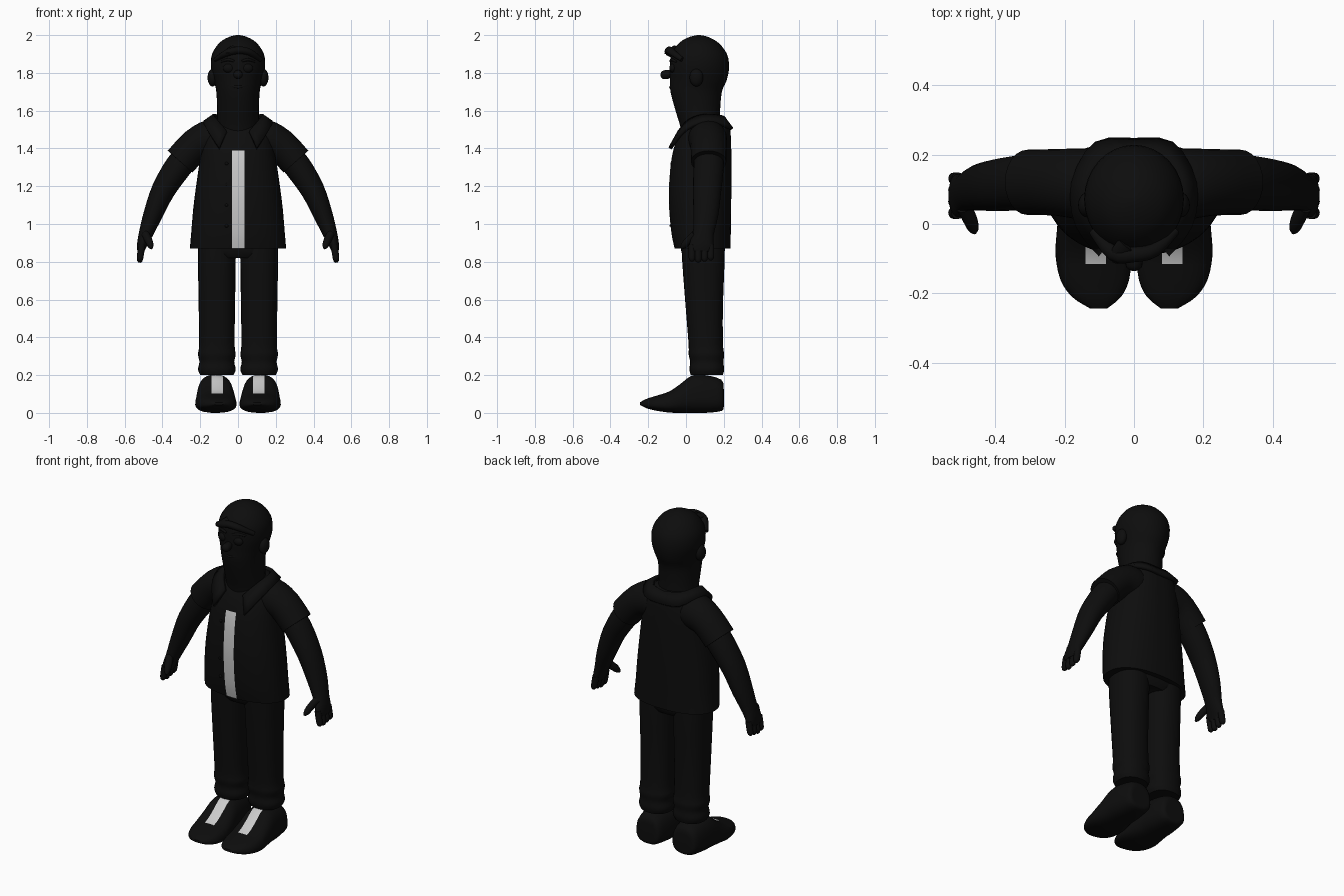
import bpy, bmesh, math
from mathutils import Vector

cube = bpy.data.objects.get("Cube")
if cube:
    bpy.data.objects.remove(cube, do_unlink=True)

X, Y, Z = Vector((1, 0, 0)), Vector((0, 1, 0)), Vector((0, 0, 1))


def material(name, value):
    m = bpy.data.materials.new(name)
    m.use_nodes = True
    colour = (value, value, value, 1)
    m.diffuse_color = colour
    m.node_tree.nodes["Principled BSDF"].inputs["Base Color"].default_value = colour
    return m


MATS = [material("near_black", 0.004), material("light_grey", 0.6)]


def finish(bm, name):
    bmesh.ops.recalc_face_normals(bm, faces=bm.faces[:])
    mesh = bpy.data.meshes.new(name)
    bm.to_mesh(mesh)
    bm.free()
    for m in MATS:
        mesh.materials.append(m)
    obj = bpy.data.objects.new(name, mesh)
    bpy.context.collection.objects.link(obj)
    bpy.ops.object.select_all(action='DESELECT')
    obj.select_set(True)
    bpy.context.view_layer.objects.active = obj
    bpy.ops.object.shade_smooth_by_angle(angle=math.radians(50))
    return obj


def dense(rows, k):
    """Catmull-Rom interpolation between rows of numbers."""
    out = []
    for i in range(len(rows) - 1):
        a, b, c, d = (rows[min(max(j, 0), len(rows) - 1)] for j in range(i - 1, i + 3))
        for s in range(k):
            t = s / k
            out.append([q + 0.5 * t * (r - p + t * (2*p - 5*q + 4*r - w + t * (3*(q - r) + w - p)))
                        for p, q, r, w in zip(a, b, c, d)])
    return out + [list(rows[-1])]


def loft(name, rows, n=24, k=3, axis=None, ref=Y, power=2.0, side=1, taper=0, paint=None):
    """Skin of oval rings; each row is x, y, z, radius across, radius along ref."""
    rows = dense(rows, k)
    pts = [Vector(r[:3]) for r in rows]
    bm = bmesh.new()
    rings = []
    for i, r in enumerate(rows):
        t = axis or (pts[min(i + 1, len(pts) - 1)] - pts[max(i - 1, 0)]).normalized()
        u = ref.cross(t).normalized()
        v = t.cross(u)
        ring = []
        for j in range(n):
            c, s = math.cos(math.tau * j / n), math.sin(math.tau * j / n)
            a = math.copysign(abs(c) ** (2 / power), c)
            b = math.copysign(abs(s) ** (2 / power), s)
            p = pts[i] + u * (a * r[3] * (1 - taper * b)) + v * (b * r[4])
            ring.append(bm.verts.new((p.x * side, p.y, p.z)))
        rings.append(ring)
    for a, b in zip(rings, rings[1:]):
        for j in range(n):
            bm.faces.new((a[j], a[j - 1], b[j - 1], b[j]))
    bm.faces.new(rings[0])
    bm.faces.new(rings[-1])
    if paint:
        # cut along the box edges, then colour the faces inside it
        lo, hi, facing = paint
        for co in (lo, hi):
            for q, no in zip(co, (X, Y, Z)):
                if q is not None:
                    bmesh.ops.bisect_plane(bm, geom=bm.verts[:] + bm.edges[:] + bm.faces[:],
                                           plane_co=no * q, plane_no=no)
        bmesh.ops.recalc_face_normals(bm, faces=bm.faces[:])
        for f in bm.faces:
            c = f.calc_center_median()
            inside = all((l is None or q > l) and (h is None or q < h)
                         for q, l, h in zip(c, lo, hi))
            if inside and f.normal.dot(facing) > 0.3:
                f.material_index = 1
    return finish(bm, name)


def ball(name, centre, size):
    bm = bmesh.new()
    bmesh.ops.create_uvsphere(bm, u_segments=20, v_segments=12, radius=1)
    for v in bm.verts:
        v.co = Vector(c + s * q for c, s, q in zip(centre, size, v.co))
    return finish(bm, name)


def upright(rows):
    """Rows z, centre y, width radius, depth radius on the centre line."""
    return [(0, cy, z, rx, ry) for z, cy, rx, ry in rows]


# Shirt with the light strip down the front
loft("shirt", upright([
    (.87, .088, .255, .148), (.95, .08, .248, .157), (1.08, .075, .237, .164),
    (1.2, .075, .222, .165), (1.35, .082, .2, .158), (1.45, .095, .183, .143),
    (1.52, .11, .15, .12), (1.56, .11, .115, .095)]),
    n=36, axis=Z, power=2.3, paint=((-.033, None, None), (.034, None, 1.39), -Y))
for i in range(4):
    ball("shirt_button", (-.06, -.082 + .004 * abs(i - 2), 1.32 - .11 * i), (.009, .009, .009))

# Collar folded around the neck
inner = [(0, .2, 1.56), (.09, .18, 1.57), (.125, .1, 1.575), (.11, .02, 1.55), (.06, -.035, 1.49)]
outer = [(0, .24, 1.5), (.11, .23, 1.51), (.175, .12, 1.54), (.165, 0, 1.5), (.1, -.085, 1.4)]
bm = bmesh.new()
for side in (1, -1):
    strips = [[bm.verts.new((p[0] * side, p[1], p[2])) for p in dense(e, 3)] for e in (inner, outer)]
    a, b = strips
    for i in range(len(a) - 1):
        bm.faces.new((a[i], a[i + 1], b[i + 1], b[i]))
bmesh.ops.remove_doubles(bm, verts=bm.verts[:], dist=.0001)
collar = finish(bm, "collar")
thick = collar.modifiers.new("Thickness", 'SOLIDIFY')
thick.thickness, thick.offset = .02, 0

# Head and neck in one skin
loft("head", upright([
    (1.45, .08, .1, .1), (1.52, .075, .11, .106), (1.6, .0625, .11, .118),
    (1.7, .054, .115, .136), (1.76, .065, .127, .15), (1.83, .071, .143, .157),
    (1.9, .07, .137, .147), (1.96, .068, .098, .103), (1.99, .068, .048, .05),
    (2.0, .068, .008, .008)]), n=32, axis=Z)
loft("nose", [(0, -.07, 1.8, .016, .016), (0, -.1, 1.792, .024, .024),
              (0, -.125, 1.788, .02, .022), (0, -.135, 1.787, .006, .006)], n=16, ref=X)
loft("fringe", [(.12, -.02, 1.87, .012, .012), (.06, -.075, 1.91, .018, .02),
                (0, -.088, 1.92, .02, .022), (-.06, -.085, 1.905, .018, .022),
                (-.12, -.02, 1.87, .01, .012)], n=12)
loft("fringe_tip", [(-.02, -.06, 1.925, .02, .03), (-.045, -.09, 1.912, .012, .025),
                    (-.055, -.112, 1.902, .003, .008)], n=12, ref=X)
loft("mouth", [(-.05, -.066, 1.735, .006, .006), (0, -.083, 1.725, .008, .006),
               (.05, -.066, 1.735, .006, .006)], n=8)

# Trouser seat joining the legs
loft("trouser_seat", upright([(.82, .09, .13, .1), (.86, .09, .205, .116), (.95, .09, .21, .118)]),
     axis=Z, power=2.4)

for side, label in ((1, "left"), (-1, "right")):
    # Facial details
    ball(label + "_ear", (side * .135, .055, 1.775), (.026, .036, .047))
    ball(label + "_eye", (side * .05, -.07, 1.825), (.03, .018, .024))
    loft(label + "_eyebrow", [(.02, -.083, 1.862, .006, .006), (.055, -.074, 1.87, .008, .007),
                              (.09, -.05, 1.858, .005, .005)], n=8, side=side)

    # Trouser leg with bunched cuff
    leg = [(.2, .11, .088, .085), (.23, .11, .1, .092), (.27, .11, .092, .088),
           (.31, .108, .1, .094), (.36, .105, .094, .091), (.55, .097, .096, .098),
           (.8, .092, .1, .112), (.93, .09, .1, .115)]
    loft(label + "_trouser_leg", [(.112, cy, z, rx, ry) for z, cy, rx, ry in leg],
         axis=Z, power=2.3, side=side)

    # Shoe, heel to toe, with the light tongue
    shoe = [(.2, .12, .035, .12, .05), (.188, .12, .01, .175, .077), (.1, .12, 0, .2, .092),
            (.03, .12, 0, .197, .097), (-.03, .118, 0, .153, .104), (-.09, .117, .002, .113, .108),
            (-.16, .113, .012, .09, .098), (-.21, .108, .025, .074, .07), (-.243, .102, .042, .056, .025)]
    box = sorted((side * .08, side * .14))
    loft(label + "_shoe", [(cx, y, (lo + hi) / 2, rx, (hi - lo) / 2) for y, cx, lo, hi, rx in shoe],
         n=28, axis=-Y, ref=Z, power=2.6, taper=.1, side=side,
         paint=((box[0], -.115, .08), (box[1], .04, None), Z))

    # Sleeve and bare arm
    loft(label + "_sleeve", [(.08, .11, 1.45, .085, .1), (.145, .115, 1.448, .103, .103),
                             (.225, .12, 1.415, .09, .096), (.307, .12, 1.33, .087, .094)], side=side)
    loft(label + "_arm", [(.25, .12, 1.38, .068, .08), (.315, .12, 1.305, .072, .08),
                          (.395, .112, 1.18, .063, .075), (.45, .105, 1.05, .051, .066),
                          (.487, .092, .95, .038, .055), (.508, .082, .89, .027, .063),
                          (.515, .08, .855, .018, .055)], side=side)

    # Hand
    for i in range(4):
        y = .032 + .033 * i
        tip = .795 + .006 * abs(i - 1)
        loft(label + "_finger", [(.508, y, .89, .018, .018), (.516, y, .84, .018, .018),
                                 (.52, y, tip + .012, .015, .016), (.521, y, tip, .005, .005)],
             n=12, side=side)
    loft(label + "_thumb", [(.49, .05, .945, .022, .024), (.472, .012, .91, .02, .022),
                            (.463, -.012, .885, .016, .017), (.458, -.025, .87, .005, .006)],
         n=12, side=side)
